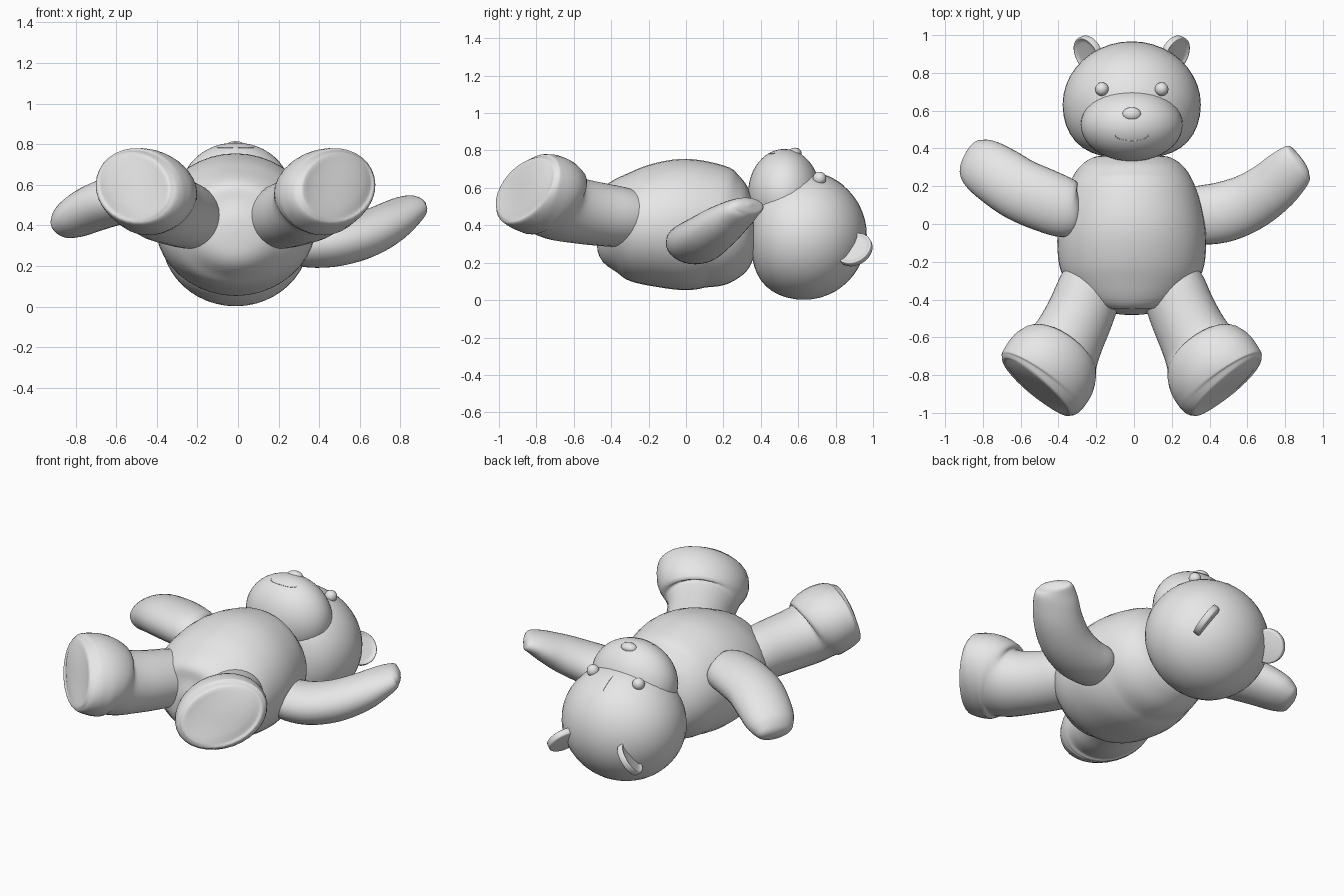
import bpy, bmesh
from math import sin, cos, pi, sqrt, radians
from mathutils import Vector

cube = bpy.data.objects.get("Cube")
if cube:
    bpy.data.objects.remove(cube, do_unlink=True)

MID = -0.012          # centre line of the head and body
UP = Vector((0, 0, 1))

plush = bpy.data.materials.new("plush_grey")
plush.use_nodes = True
plush.diffuse_color = (0.8, 0.8, 0.8, 1)
for node in plush.node_tree.nodes:
    if node.type == 'BSDF_PRINCIPLED':
        node.inputs["Base Color"].default_value = (0.8, 0.8, 0.8, 1)


def finish(name, bm):
    """Turn a bmesh into a smooth, coloured object."""
    bmesh.ops.recalc_face_normals(bm, faces=bm.faces)
    mesh = bpy.data.meshes.new(name)
    bm.to_mesh(mesh)
    bm.free()
    mesh.materials.append(plush)
    obj = bpy.data.objects.new(name, mesh)
    bpy.context.collection.objects.link(obj)
    for poly in mesh.polygons:
        poly.use_smooth = True
    return obj


def spline(rows, steps):
    """Sample a Catmull-Rom curve through rows of equal length."""
    rows = [rows[0]] + list(rows) + [rows[-1]]
    out = []
    for i in range(1, len(rows) - 2):
        for s in range(steps):
            t = s / steps
            out.append([b + 0.5 * t * (c - a + t * (2 * a - 5 * b + 4 * c - d + t * (3 * (b - c) + d - a)))
                        for a, b, c, d in zip(*rows[i - 1:i + 3])])
    out.append(list(rows[-1]))
    return out


def loft(name, rows, roll=0, mirror=False, steps=4, sides=32):
    """Skin ellipses along a path; each row is x, y, z, half width, half height."""
    rows = spline(rows, steps)
    r = radians(roll)
    bm = bmesh.new()
    rings = []
    for i, (x, y, z, a, b) in enumerate(rows):
        before, after = rows[max(i - 1, 0)], rows[min(i + 1, len(rows) - 1)]
        along = (Vector(after[:3]) - Vector(before[:3])).normalized()
        u = along.cross(UP).normalized()
        v = u.cross(along)
        u, v = u * cos(r) + v * sin(r), v * cos(r) - u * sin(r)
        ring = []
        for k in range(sides):
            t = 2 * pi * k / sides
            p = Vector((x, y, z)) + u * a * cos(t) + v * b * sin(t)
            if mirror:
                p.x = 2 * MID - p.x
            ring.append(bm.verts.new(p))
        rings.append(ring)
    for low, high in zip(rings, rings[1:]):
        for k in range(sides):
            n = (k + 1) % sides
            bm.faces.new((low[k], low[n], high[n], high[k]))
    bmesh.ops.remove_doubles(bm, verts=bm.verts, dist=0.0005)
    return finish(name, bm)


def ellipsoid(name, centre, radii, chin=None, u=40, v=24):
    """An ellipsoid; chin shortens its -y half and makes it fuller."""
    bm = bmesh.new()
    bmesh.ops.create_uvsphere(bm, u_segments=u, v_segments=v, radius=1)
    for vert in bm.verts:
        if chin and vert.co.y < 0:
            vert.co.y *= chin * (1.25 - .25 * vert.co.y ** 2)
        vert.co = Vector([c + r * p for c, r, p in zip(centre, radii, vert.co)])
    return finish(name, bm)


def stitch(name, centre, radii, points):
    """A thin thread lying on the upper side of an ellipsoid."""
    curve = bpy.data.curves.new(name, 'CURVE')
    curve.dimensions = '3D'
    curve.bevel_depth = 0.0015
    line = curve.splines.new('POLY')
    line.points.add(len(points) - 1)
    for pt, (x, y) in zip(line.points, points):
        dx, dy = (x - centre[0]) / radii[0], (y - centre[1]) / radii[1]
        pt.co = (x, y, centre[2] + radii[2] * sqrt(1 - dx * dx - dy * dy), 1)
    curve.materials.append(plush)
    bpy.context.collection.objects.link(bpy.data.objects.new(name, curve))


# Torso, lofted from the seat to the neck
torso = [(-.482, .375, 0, 0), (-.474, .375, .09, .09), (-.435, .375, .21, .195), (-.36, .384, .31, .262),
         (-.25, .39, .375, .307), (-.12, .4, .394, .339), (0, .404, .387, .351), (.12, .397, .362, .337),
         (.22, .38, .327, .309), (.3, .372, .278, .253), (.35, .37, .21, .18),
         (.365, .37, .12, .1), (.37, .37, 0, 0)]
loft("torso", [(MID, *row) for row in torso], sides=40)

# Head, muzzle, nose and eyes
head = ((MID, .632, .345), (.366, .335, .343))
muzzle = ((MID, .525, .57), (.27, .193, .238))
ellipsoid("head", *head, chin=.86)
ellipsoid("muzzle", *muzzle)
ellipsoid("nose", (MID, .582, .787), (.05, .036, .028), u=20, v=12)
for side, label in ((1, "left"), (-1, "right")):
    ellipsoid(label + "_eye", (MID + side * .158, .714, .65), (.036, .036, .036), u=20, v=12)

# Mouth and forehead threads
stitch("mouth", *muzzle, [(MID + .09 * cos(t * pi / 12), .475 - .035 * sin(t * pi / 12)) for t in range(13)])
stitch("forehead_seam", *head, [(MID, .745 + .01 * t) for t in range(11)])

# Dished ears
for side, label in ((1, "left"), (-1, "right")):
    bm = bmesh.new()
    bmesh.ops.create_cone(bm, cap_ends=True, segments=32, radius1=.1, radius2=.1, depth=.045)
    front = [f for f in bm.faces if f.normal.z > .9]
    bmesh.ops.inset_region(bm, faces=front, thickness=.022, depth=0)
    bmesh.ops.translate(bm, verts=front[0].verts, vec=(0, 0, -.015))
    ear = finish(label + "_ear", bm)
    ear.location = (MID + side * .229, .9, .27)
    ear.rotation_mode = 'QUATERNION'
    ear.rotation_quaternion = Vector((side * .73, -.35, .58)).to_track_quat('Z', 'Y')
    bevel = ear.modifiers.new("soft_rim", 'BEVEL')
    bevel.width = .012
    bevel.segments = 3

# Arms, posed differently on each side
loft("left_arm", [(.27, .045, .3, 0, 0), (.275, .045, .3, .1, .08), (.32, .045, .305, .15, .11),
                  (.46, .06, .312, .16, .117), (.6, .11, .345, .153, .115),
                  (.72, .187, .4, .142, .105), (.805, .267, .458, .13, .082),
                  (.852, .317, .493, .112, .06), (.876, .335, .508, .085, .04),
                  (.888, .344, .514, 0, 0)])
loft("right_arm", [(-.285, .07, .545, 0, 0), (-.29, .07, .545, .09, .075), (-.34, .075, .545, .15, .112),
                   (-.46, .12, .542, .165, .12), (-.6, .18, .522, .165, .12),
                   (-.71, .25, .485, .16, .115), (-.8, .31, .438, .146, .1),
                   (-.85, .34, .406, .12, .078), (-.878, .355, .39, .085, .047),
                   (-.888, .36, .383, 0, 0)])

# Legs with flared feet and flat, slightly raised soles
leg = [(.155, -.2, .425, 0, 0), (.16, -.21, .425, .13, .12), (.2, -.32, .44, .17, .155),
       (.258, -.47, .46, .18, .167), (.315, -.59, .48, .19, .173), (.355, -.665, .5, .21, .182),
       (.385, -.713, .535, .25, .205), (.415, -.758, .56, .268, .21),
       (.447, -.807, .574, .27, .202), (.467, -.838, .583, .265, .19),
       (.482, -.86, .592, .245, .172), (.488, -.868, .595, .2, .135), (.49, -.871, .596, 0, 0)]
loft("left_leg", leg, roll=-21)
loft("right_leg", leg, roll=-21, mirror=True)
